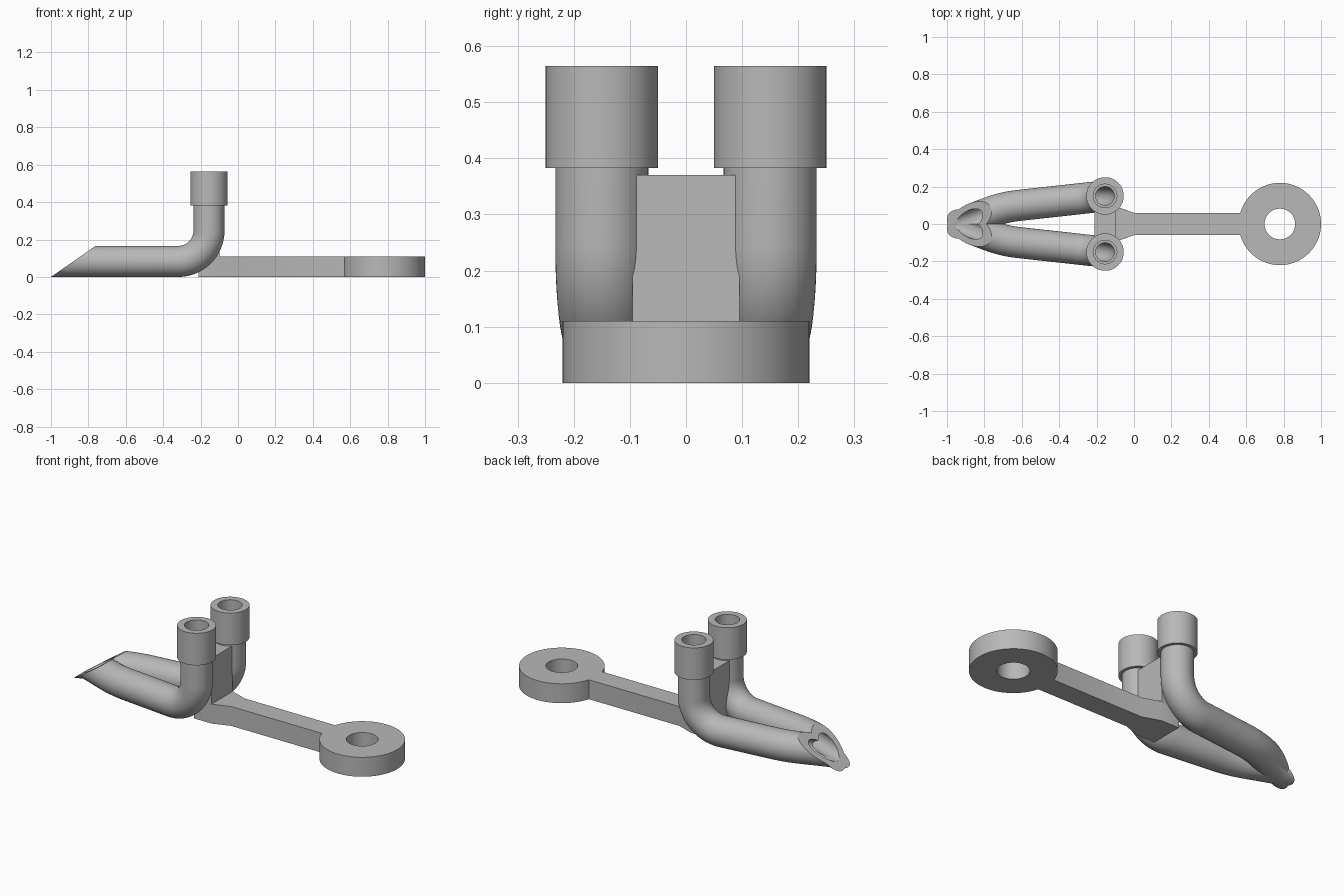
import bpy, bmesh
from math import sin, cos, pi, asin, atan
from mathutils import Vector

old = bpy.data.objects.get("Cube")
if old:
    bpy.data.objects.remove(old, do_unlink=True)

grey = bpy.data.materials.new("plain grey")
grey.use_nodes = True
grey.diffuse_color = (0.48, 0.48, 0.48, 1)
grey.node_tree.nodes["Principled BSDF"].inputs["Base Color"].default_value = grey.diffuse_color


def make(name, bm):
    bmesh.ops.recalc_face_normals(bm, faces=bm.faces)
    mesh = bpy.data.meshes.new(name)
    bm.to_mesh(mesh)
    bm.free()
    mesh.materials.append(grey)
    ob = bpy.data.objects.new(name, mesh)
    bpy.context.collection.objects.link(ob)
    return ob


def activate(ob):
    bpy.ops.object.select_all(action='DESELECT')
    ob.select_set(True)
    bpy.context.view_layer.objects.active = ob


def combine(ob, other, operation):
    """Apply a boolean and drop the helper object."""
    activate(ob)
    mod = ob.modifiers.new("bool", 'BOOLEAN')
    mod.object, mod.operation, mod.solver = other, operation, 'EXACT'
    bpy.ops.object.modifier_apply(modifier=mod.name)
    bpy.data.objects.remove(other, do_unlink=True)


def smooth(ob):
    activate(ob)
    bpy.ops.object.shade_smooth_by_angle(angle=0.5)


def extrude(name, outline, z0, z1):
    bm = bmesh.new()
    face = bm.faces.new([bm.verts.new((x, y, z0)) for x, y in outline])
    new = bmesh.ops.extrude_face_region(bm, geom=[face])["geom"]
    bmesh.ops.translate(bm, vec=(0, 0, z1 - z0),
                        verts=[v for v in new if isinstance(v, bmesh.types.BMVert)])
    return make(name, bm)


def circle(cx, cy, r, n=64):
    return [(cx + r * cos(2 * pi * i / n), cy + r * sin(2 * pi * i / n)) for i in range(n)]


def sweep(name, path, r, side, n=48):
    """Solid round rod along a path; side = -1 mirrors it across y."""
    bm = bmesh.new()
    rings = []
    for i, p in enumerate(path):
        a, b = path[max(i - 1, 0)], path[min(i + 1, len(path) - 1)]
        t = (b - a).normalized()
        u = Vector((0, 1, 0))
        u = (u - t * t.dot(u)).normalized()
        w = t.cross(u)
        ring = []
        for k in range(n):
            q = p + r * (u * cos(2 * pi * k / n) + w * sin(2 * pi * k / n))
            ring.append(bm.verts.new((q.x, q.y * side, q.z)))
        rings.append(ring)
    for r0, r1 in zip(rings, rings[1:]):
        for k in range(n):
            m = (k + 1) % n
            bm.faces.new((r0[k], r0[m], r1[m], r1[k]))
    bm.faces.new(rings[0])
    bm.faces.new(rings[-1])
    return make(name, bm)


# Handle: ring end, straight bar and flared foot in one plate
RING_X, RING_R, BAR = 0.78, 0.22, 0.06
gap = asin(BAR / RING_R)
sweep_angle = 2 * (pi - gap)
outline = [(RING_X + RING_R * cos(-pi + gap + sweep_angle * i / 72),
            RING_R * sin(-pi + gap + sweep_angle * i / 72)) for i in range(73)]
neck = [(0, BAR), (-0.1, 0.095), (-0.21, 0.095)]
outline += neck + [(x, -y) for x, y in reversed(neck)]
handle = extrude("handle", outline, 0, 0.11)
combine(handle, extrude("hole", circle(RING_X, 0, 0.082), -0.1, 0.2), 'DIFFERENCE')
smooth(handle)

# Upright web between the two pipes
web = [(-0.1, -0.095), (-0.1, 0.095), (-0.21, 0.095), (-0.21, -0.095)]
extrude("web", web, 0.1, 0.37)

# Pipe centre line: down, elbow, straight run, gentle turn inwards
PX, PY, PIPE, BORE, BEND = -0.155, 0.15, 0.083, 0.05, 0.165


def centre_line(top):
    path = [Vector((PX, PY, top))]
    head = atan(0.11)
    for i in range(17):
        a = pi / 2 * i / 16
        d = BEND * (1 - cos(a))
        path.append(Vector((PX - d * cos(head), PY - d * sin(head),
                            PIPE + BEND * (1 - sin(a)))))
    run, turn, steps = 0.30, 0.25, 10
    path.append(path[-1] + run * Vector((-cos(head), -sin(head), 0)))
    for i in range(steps):
        a = head + turn * (i + 0.5) / steps
        path.append(path[-1] + 0.016 * Vector((-cos(a), -sin(a), 0)))
    a = head + turn
    path.append(path[-1] + 0.32 * Vector((-cos(a), -sin(a), 0)))
    return path


# Two pipes merged at the tip, hollowed, then cut on a slant
pipes = sweep("pipes", centre_line(0.40), PIPE, 1)
combine(pipes, sweep("second_pipe", centre_line(0.40), PIPE, -1), 'UNION')
for side in (1, -1):
    combine(pipes, sweep("bore", centre_line(0.45), BORE, side), 'DIFFERENCE')
bm = bmesh.new()
wedge = [(-1.0, 0), (-0.76, 0.167), (-0.52, 0.334), (-1.5, 0.334), (-1.5, -0.348)]
face = bm.faces.new([bm.verts.new((x, -0.5, z)) for x, z in wedge])
new = bmesh.ops.extrude_face_region(bm, geom=[face])["geom"]
bmesh.ops.translate(bm, vec=(0, 1, 0),
                    verts=[v for v in new if isinstance(v, bmesh.types.BMVert)])
combine(pipes, make("slant_cutter", bm), 'DIFFERENCE')
smooth(pipes)

# Socket collars on top of the pipes
for name, y in (("left_collar", PY), ("right_collar", -PY)):
    collar = extrude(name, circle(PX, y, 0.1), 0.383, 0.565)
    combine(collar, extrude("socket", circle(PX, y, 0.063), 0.3, 0.6), 'DIFFERENCE')
    smooth(collar)
